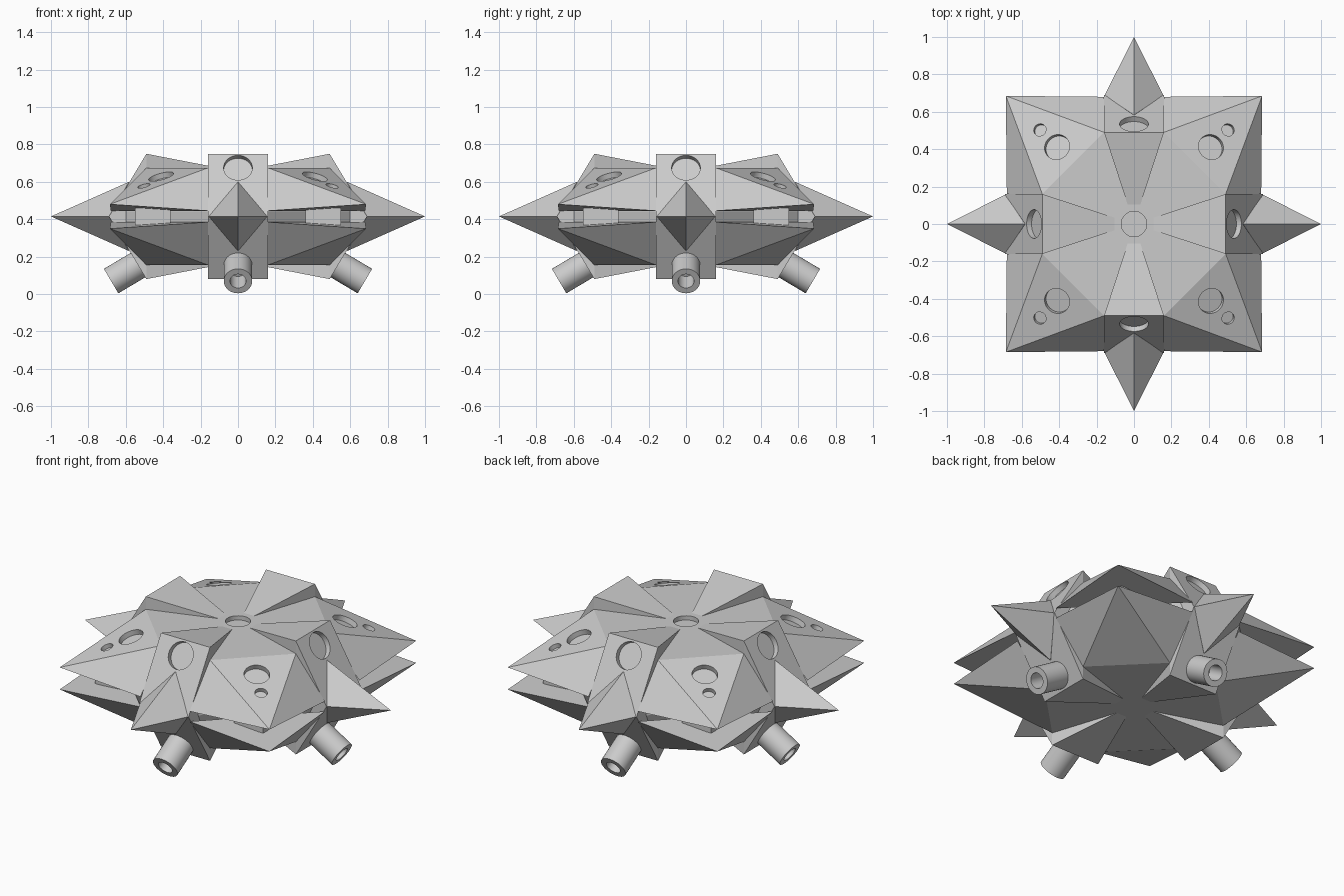
import bpy, bmesh, math
from mathutils import Vector, Matrix

if "Cube" in bpy.data.objects:
    bpy.data.objects.remove(bpy.data.objects["Cube"], do_unlink=True)

MID = 0.415          # height of the mirror plane
SIDES = ["front", "left", "back", "right"]
CORNERS = ["front_left", "back_left", "back_right", "front_right"]

grey = bpy.data.materials.new("light_grey")
grey.use_nodes = True
grey.diffuse_color = (0.6, 0.6, 0.6, 1)
grey.node_tree.nodes["Principled BSDF"].inputs["Base Color"].default_value = (0.6, 0.6, 0.6, 1)


def turn(p, k):
    return Matrix.Rotation(k * math.pi / 2, 3, "Z") @ Vector(p)


def flip(p):
    return Vector((p[0], p[1], 2 * MID - p[2]))


def add_object(name, bm):
    mesh = bpy.data.meshes.new(name)
    bm.to_mesh(mesh)
    bm.free()
    mesh.materials.append(grey)
    ob = bpy.data.objects.new(name, mesh)
    bpy.context.collection.objects.link(ob)
    return ob


def hull(name, points):
    bm = bmesh.new()
    for p in points:
        bm.verts.new(p)
    res = bmesh.ops.convex_hull(bm, input=bm.verts)
    loose = [v for v in res["geom_interior"] if isinstance(v, bmesh.types.BMVert)]
    bmesh.ops.delete(bm, geom=loose, context="VERTS")
    bmesh.ops.dissolve_limit(bm, angle_limit=0.01, verts=bm.verts, edges=bm.edges)
    bmesh.ops.recalc_face_normals(bm, faces=bm.faces)
    return add_object(name, bm)


def rod(name, start, end, radius):
    start, end = Vector(start), Vector(end)
    axis = end - start
    bm = bmesh.new()
    place = Matrix.Translation((start + end) / 2) @ axis.to_track_quat("Z", "Y").to_matrix().to_4x4()
    bmesh.ops.create_cone(bm, cap_ends=True, segments=32, radius1=radius,
                          radius2=radius, depth=axis.length, matrix=place)
    return add_object(name, bm)


def drill(ob, centre, normal, radius, depth):
    """Sink a round hole into the object along the surface normal."""
    centre, normal = Vector(centre), Vector(normal).normalized()
    cutter = rod("cutter", centre - normal * depth, centre + normal * 0.1, radius)
    cutter.hide_render = True
    mod = ob.modifiers.new("hole", "BOOLEAN")
    mod.operation, mod.solver, mod.object = "DIFFERENCE", "EXACT", cutter
    bpy.context.view_layer.update()
    mesh = bpy.data.meshes.new_from_object(ob.evaluated_get(bpy.context.evaluated_depsgraph_get()))
    ob.modifiers.clear()
    ob.data = mesh
    bpy.data.objects.remove(cutter, do_unlink=True)


def soften(ob):
    bpy.ops.object.select_all(action="DESELECT")
    ob.select_set(True)
    bpy.context.view_layer.objects.active = ob
    bpy.ops.object.shade_smooth_by_angle(angle=math.radians(14))


# Faceted core with flat octagonal top and bottom
core_points = []
for k in range(4):
    for x in (-0.16, 0.16):
        for p in ((x, -0.49, 0.675), (x, -0.6, 0.44)):
            core_points += [turn(p, k), flip(turn(p, k))]
core = hull("core", core_points)
drill(core, (0, 0, 0.675), (0, 0, 1), 0.068, 0.025)
soften(core)

for k, side in enumerate(SIDES):
    # Wedge-shaped fin, narrowing towards the centre
    fin_points = [(0, 0, 0.655)]
    for x in (-0.16, 0.16):
        fin_points += [(x, -0.49, 0.75), (x, -0.69, MID)]
    fin_points = [turn(p, k) for p in fin_points]
    fin = hull(side + "_fin", fin_points + [flip(p) for p in fin_points])
    port = Vector((0, -0.534, 0.675))
    slope = Vector((0, -0.86, 0.51))
    drill(fin, turn(port, k), turn(slope, k), 0.077, 0.03)
    drill(fin, (0, 0, 0.675), (0, 0, 1), 0.068, 0.025)
    soften(fin)

    # Four-sided horizontal spike on the fin
    spike_points = [(0, -1, MID), (-0.157, -0.688, MID), (0.157, -0.688, MID),
                    (0, -0.583, 0.6), (0, -0.583, 2 * MID - 0.6), (0, -0.5, MID)]
    hull(side + "_spike", [turn(p, k) for p in spike_points])

    # Hollow tube pointing out and down from the fin
    low, out = turn(flip(port), k), turn((0, -0.86, -0.51), k)
    tip = low + out * 0.168
    barrel = rod(side + "_barrel", low - out * 0.05, tip, 0.076)
    drill(barrel, tip, out, 0.043, 0.12)
    soften(barrel)

for k, corner in enumerate(CORNERS):
    # Paired upper and lower corner points
    points = [(0.16, -0.49, 0.675), (0.49, -0.16, 0.675), (0.16, -0.68, 0.445),
              (0.68, -0.16, 0.445), (0.685, -0.685, 0.48)]
    points = [turn(p, k) for p in points]
    upper = hull(corner + "_upper_point", points)
    hull(corner + "_lower_point", [flip(p) for p in points])

    # Two round holes in the upper slope
    a, b, tip = points[0], points[1], points[4]
    normal = (b - a).cross(tip - a)
    normal *= 1 if normal.z > 0 else -1
    ridge = (a + b) / 2
    drill(upper, ridge.lerp(tip, 0.24), normal, 0.069, 0.03)
    drill(upper, ridge.lerp(tip, 0.495), normal, 0.034, 0.025)
    soften(upper)

    # Small spacer block in the slot between the points
    block = [turn((x, -y, z), k) for x in (0.36, 0.55) for y in (0.36, 0.55) for z in (0.37, 0.46)]
    hull(corner + "_spacer", block)
